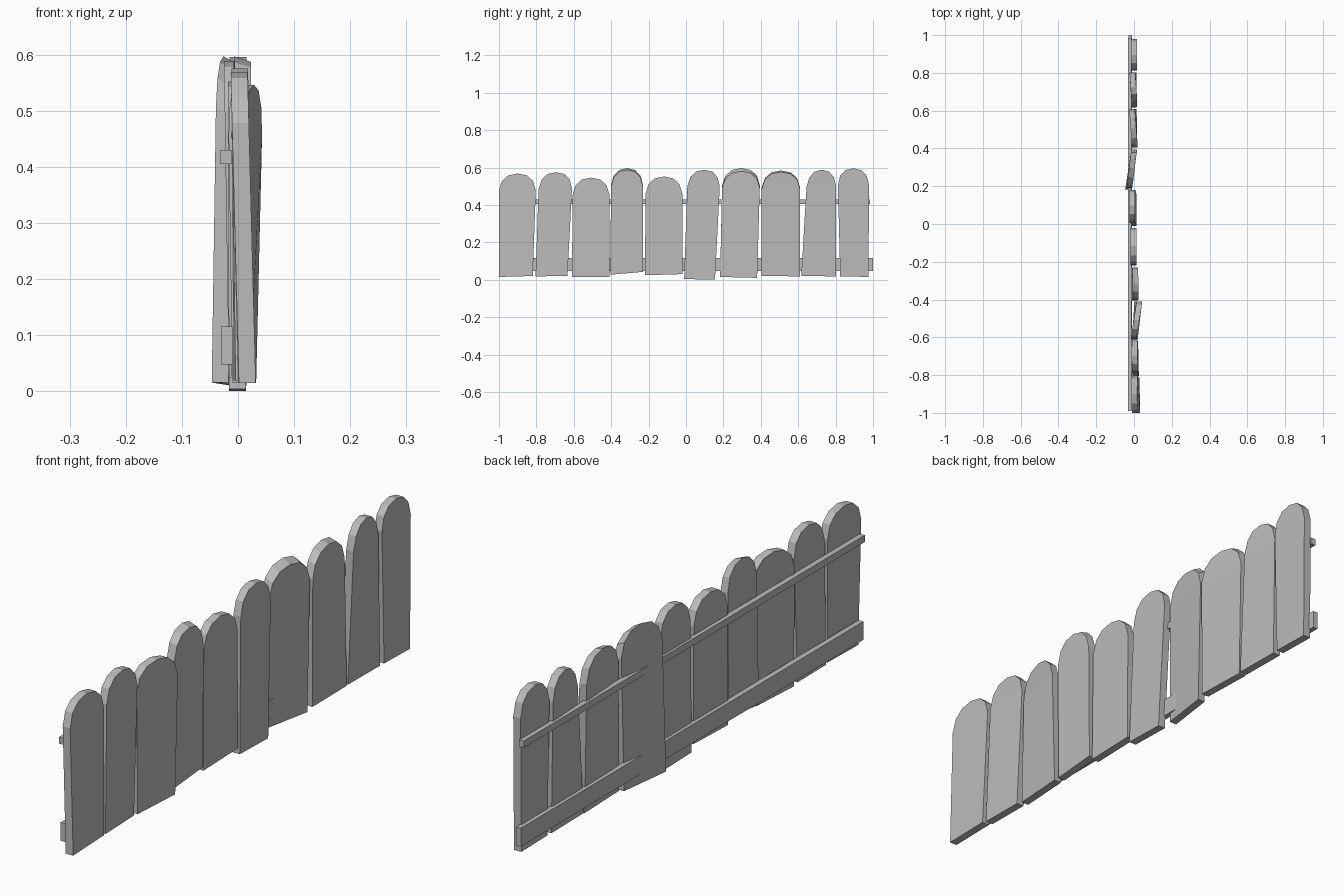
import bpy
import bmesh

if "Cube" in bpy.data.objects:
    bpy.data.objects.remove(bpy.data.objects["Cube"], do_unlink=True)

grey = bpy.data.materials.new("plain grey")
grey.use_nodes = True
colour = (0.5, 0.5, 0.5, 1)
grey.diffuse_color = colour
grey.node_tree.nodes["Principled BSDF"].inputs["Base Color"].default_value = colour

THICKNESS = 0.03
# Rounded top: position across the board, drop below the peak
ARCH = [(0, .09), (.08, .04), (.25, .01), (.5, 0), (.75, .01), (.92, .04), (1, .09)]


def mix(a, b, t):
    return a + (b - a) * t


def finish(name, bm):
    bmesh.ops.recalc_face_normals(bm, faces=bm.faces)
    mesh = bpy.data.meshes.new(name)
    bm.to_mesh(mesh)
    bm.free()
    mesh.materials.append(grey)
    obj = bpy.data.objects.new(name, mesh)
    bpy.context.collection.objects.link(obj)
    return obj


def board(name, foot, head, base, top, lean, lift=0):
    """foot/head: y span below and above; base: z of the two lower corners;
    lean: outer-face x at lower near, lower far, upper near, upper far."""
    bm = bmesh.new()
    sides = []
    for depth, rise in ((0, 0), (THICKNESS, lift)):
        def vert(u, z):
            t = z / top
            y = mix(mix(foot[0], foot[1], u), mix(head[0], head[1], u), t)
            x = mix(mix(lean[0], lean[1], u), mix(lean[2], lean[3], u), t)
            return bm.verts.new((x - depth, y, z + rise * t))
        lower = [vert(0, base[0]), vert(1, base[1])]
        arch = [vert(u, top - drop) for u, drop in ARCH]
        bm.faces.new([lower[0], lower[1], arch[-1], arch[0]])
        bm.faces.new(arch)
        sides.append([lower[0]] + arch + [lower[1]])
    outer, inner = sides
    # Edge faces all the way round
    for i in range(len(outer)):
        j = (i + 1) % len(outer)
        bm.faces.new([outer[i], outer[j], inner[j], inner[i]])
    finish(name, bm)


def rail(name, x, y, z):
    bm = bmesh.new()
    bmesh.ops.create_cube(bm, size=1)
    for v in bm.verts:
        v.co = [mix(r[0], r[1], c + 0.5) for r, c in zip((x, y, z), v.co)]
    finish(name, bm)


# Uneven upright boards along the fence
boards = [
    ((-1, -.82), (-1, -.8), (.015, .02), .568, (.032, .03, .017, .017)),
    ((-.805, -.635), (-.785, -.605), (.018, .02), .575, (.026, .022, .018, .018)),
    ((-.61, -.41), (-.605, -.41), (.015, .015), .546, (.02, .032, .012, .045)),
    ((-.405, -.23), (-.4, -.23), (.027, .042), .587, (.018, .018, .024, .022), .01),
    ((-.22, -.02), (-.215, -.02), (.024, .03), .552, (.014, .014, .012, .012)),
    ((-.01, .155), (.01, .185), (.004, 0), .588, (.014, .014, .005, .005)),
    ((.182, .38), (.195, .397), (.015, .01), .58, (-.017, .015, -.008, .016), .017),
    ((.405, .61), (.405, .61), (.02, .018), .576, (.018, .014, .02, .004), .008),
    ((.615, .803), (.65, .803), (.02, .018), .588, (.014, .014, .018, .006)),
    ((.825, .975), (.81, .98), (.018, .015), .596, (.015, .015, .015, .015)),
]
for number, spec in enumerate(boards, 1):
    board(f"fence_board_{number}", *spec)

# Two horizontal rails behind the boards
rail("upper_rail", (-.032, -.012), (-.99, .985), (.405, .43))
rail("lower_rail", (-.03, -.01), (-.985, 1), (.048, .115))
